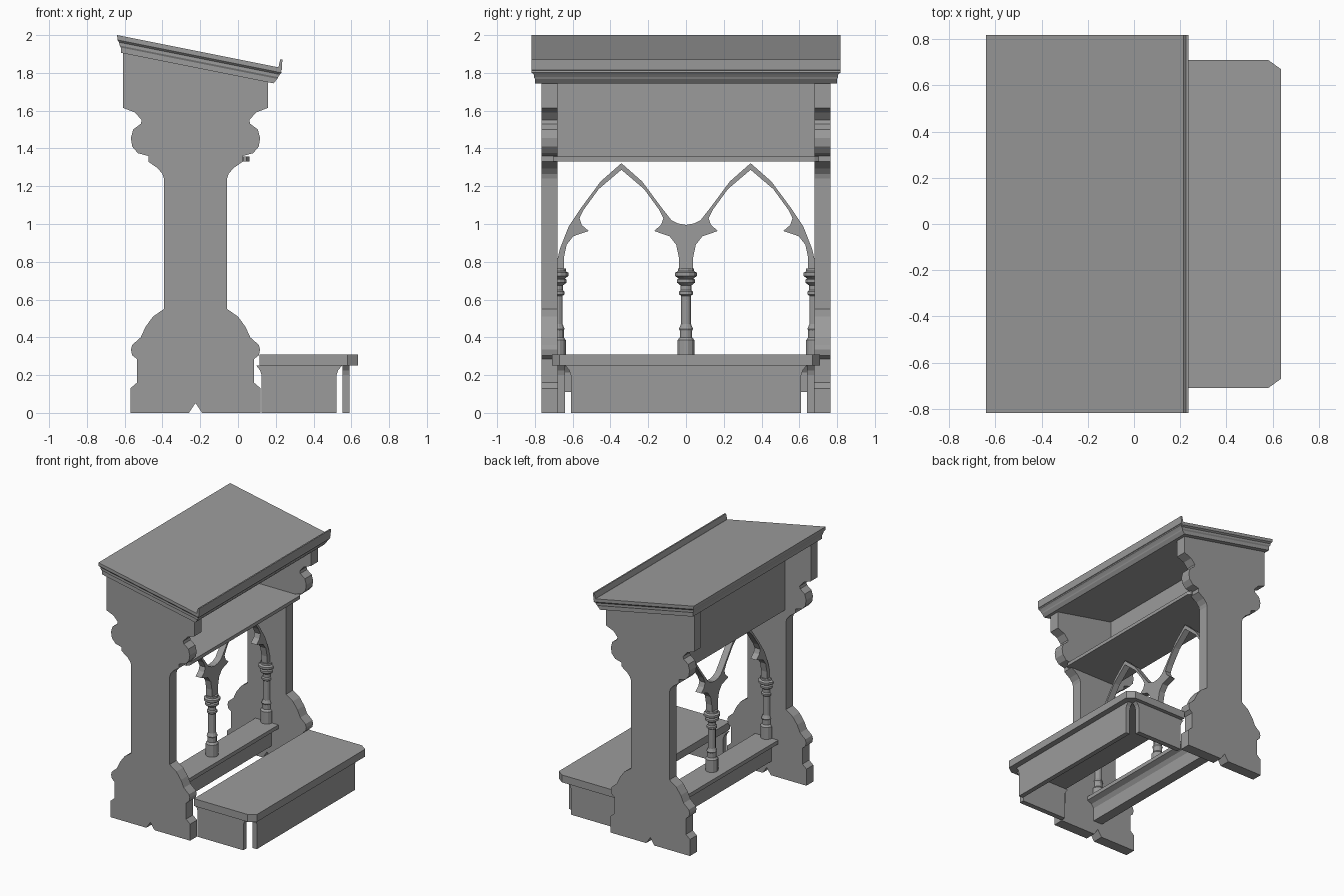
import bpy, bmesh, math

cube = bpy.data.objects.get("Cube")
if cube:
    bpy.data.objects.remove(cube, do_unlink=True)

GREY = (0.33, 0.33, 0.33, 1)
mat = bpy.data.materials.new("plain grey")
mat.use_nodes = True
mat.diffuse_color = GREY
bsdf = next(n for n in mat.node_tree.nodes if n.type == 'BSDF_PRINCIPLED')
bsdf.inputs["Base Color"].default_value = GREY

MID = -0.225  # centre line of the desk frame in x


def finish(name, bm):
    bmesh.ops.remove_doubles(bm, verts=bm.verts, dist=1e-5)
    bmesh.ops.recalc_face_normals(bm, faces=bm.faces)
    mesh = bpy.data.meshes.new(name)
    bm.to_mesh(mesh)
    bm.free()
    mesh.materials.append(mat)
    obj = bpy.data.objects.new(name, mesh)
    bpy.context.collection.objects.link(obj)
    return obj


def loft(name, rings):
    """Join equal-length rings of points and cap both ends."""
    bm = bmesh.new()
    loops = [[bm.verts.new(p) for p in ring] for ring in rings]
    n = len(loops[0])
    for a, b in zip(loops, loops[1:]):
        for i in range(n):
            j = (i + 1) % n
            bm.faces.new((a[i], a[j], b[j], b[i]))
    bm.faces.new(loops[0])
    bm.faces.new(loops[-1])
    return finish(name, bm)


def prism(name, pts, axis, lo, hi):
    """Extrude a 2D outline along one axis."""
    place = {'x': lambda p, d: (d, p[0], p[1]),
             'y': lambda p, d: (p[0], d, p[1]),
             'z': lambda p, d: (p[0], p[1], d)}[axis]
    return loft(name, [[place(p, d) for p in pts] for d in (lo, hi)])


def rect(x0, x1, y0, y1):
    return [(x0, y0), (x1, y0), (x1, y1), (x0, y1)]


def slope(x):
    return 2.0 - 0.2 * (x + 0.64)


# Scrolled side panels: half outline (distance from centre line, height)
half = [(0.035, 0), (0.345, 0), (0.345, 0.13), (0.31, 0.16), (0.31, 0.285),
        (0.335, 0.305), (0.342, 0.335), (0.335, 0.36), (0.29, 0.40), (0.265, 0.455),
        (0.225, 0.51), (0.167, 0.55), (0.167, 1.24), (0.175, 1.265), (0.20, 1.295),
        (0.25, 1.33), (0.25, 1.36), (0.305, 1.375), (0.335, 1.41), (0.342, 1.455),
        (0.33, 1.50), (0.29, 1.53), (0.285, 1.55), (0.32, 1.59), (0.383, 1.615)]
right = [(MID + d, z) for d, z in half]
left = [(MID - d, z) for d, z in reversed(half)]
xr, xl = MID + 0.383, MID - 0.383
outline = (right + [(xr, slope(xr) - 0.075), (xl, slope(xl) - 0.075)]
           + left + [(MID, 0.052)])
for side, s in (("left", 1), ("right", -1)):
    prism(f"side_panel_{side}", outline, 'y', s * 0.68, s * 0.765)

# Sloping desk top with a moulded edge, (drop, back, front, half width)
layers = [(0, -0.64, 0.225, 0.817), (0.025, -0.638, 0.23, 0.817),
          (0.036, -0.63, 0.222, 0.806), (0.052, -0.627, 0.212, 0.806),
          (0.062, -0.62, 0.208, 0.80), (0.09, -0.62, 0.188, 0.80)]
loft("desk_top", [[(x, y, slope(x) - d) for x, y in rect(a, b, -w, w)]
                  for d, a, b, w in layers])
prism("book_ledge", [(0.20, 1.82), (0.214, 1.83), (0.224, 1.872), (0.235, 1.872),
                     (0.232, 1.815), (0.21, 1.80)], 'y', -0.817, 0.817)

# Back board and book shelf under the desk
prism("back_board", rect(-0.385, -0.35, 1.345, 1.90), 'y', -0.685, 0.685)
prism("shelf", [(-0.385, -0.69), (0.03, -0.69), (0.03, -0.705), (0.045, -0.705),
                (0.062, -0.68), (0.062, 0.68), (0.045, 0.705), (0.03, 0.705),
                (0.03, 0.69), (-0.385, 0.69)], 'z', 1.33, 1.357)

# Lower rail with a coved capping
rail = [(0.04, 0.11), (0.04, 0.215), (0.06, 0.245), (0.10, 0.262), (0.10, 0.292)]
prism("lower_rail", [(MID + d, z) for d, z in rail]
      + [(MID - d, z) for d, z in reversed(rail)], 'y', -0.69, 0.69)

# Pointed arches, each made of an inner and an outer half
ARCH = 0.342
cusped = [(0.305, 0.755), (0.305, 0.82), (0.29, 0.89), (0.255, 0.935), (0.173, 0.963),
          (0.21, 0.995), (0.222, 1.03), (0.20, 1.075), (0.12, 1.185), (0, 1.287)]
crown = [(0, 1.322), (0.11, 1.225), (0.21, 1.09)]
inner_end = [(0.265, 1.02), (0.30, 1.003), (ARCH, 0.995), (ARCH, 0.755)]
outer_end = [(0.28, 0.985), (0.325, 0.87), (ARCH, 0.80), (ARCH, 0.755)]
for side, s in (("left", 1), ("right", -1)):
    for part, d, end in (("inner", -s, inner_end), ("outer", s, outer_end)):
        pts = [(s * ARCH + d * u, z) for u, z in cusped + crown + end]
        prism(f"arch_{side}_{part}", pts, 'x', MID - 0.025, MID + 0.025)

# Turned columns on the rail, (radius, height)
profile = [(0.046, 0.285), (0.046, 0.385), (0.034, 0.40), (0.034, 0.435), (0.039, 0.445),
           (0.034, 0.455), (0.028, 0.47), (0.028, 0.62), (0.038, 0.628), (0.038, 0.642),
           (0.030, 0.65), (0.030, 0.675), (0.05, 0.69), (0.05, 0.705), (0.04, 0.712),
           (0.06, 0.725), (0.06, 0.742), (0.045, 0.75), (0.045, 0.765)]
SIDES = 12
for name, y in (("left", 0.68), ("middle", 0), ("right", -0.68)):
    angles = [math.tau * (i + 0.5) / SIDES for i in range(SIDES)]
    loft(f"column_{name}", [[(MID + r * math.cos(a), y + r * math.sin(a), z)
                             for a in angles] for r, z in profile])

# Kneeling step: clipped top board and boards that flare under it
prism("kneeler_top", [(0.115, -0.71), (0.58, -0.71), (0.635, -0.67), (0.635, 0.67),
                      (0.58, 0.71), (0.115, 0.71)], 'z', 0.25, 0.308)


def flared(lo, hi):
    return [(lo, 0), (hi, 0), (hi, 0.20), (hi + 0.008, 0.225), (hi + 0.028, 0.25),
            (lo - 0.028, 0.25), (lo - 0.008, 0.225), (lo, 0.20)]


for side, s in (("left", 1), ("right", -1)):
    prism(f"kneeler_side_{side}", flared(0.125, 0.522), 'y', s * 0.64, s * 0.68)
prism("kneeler_front", flared(-0.61, 0.61), 'x', 0.553, 0.59)
